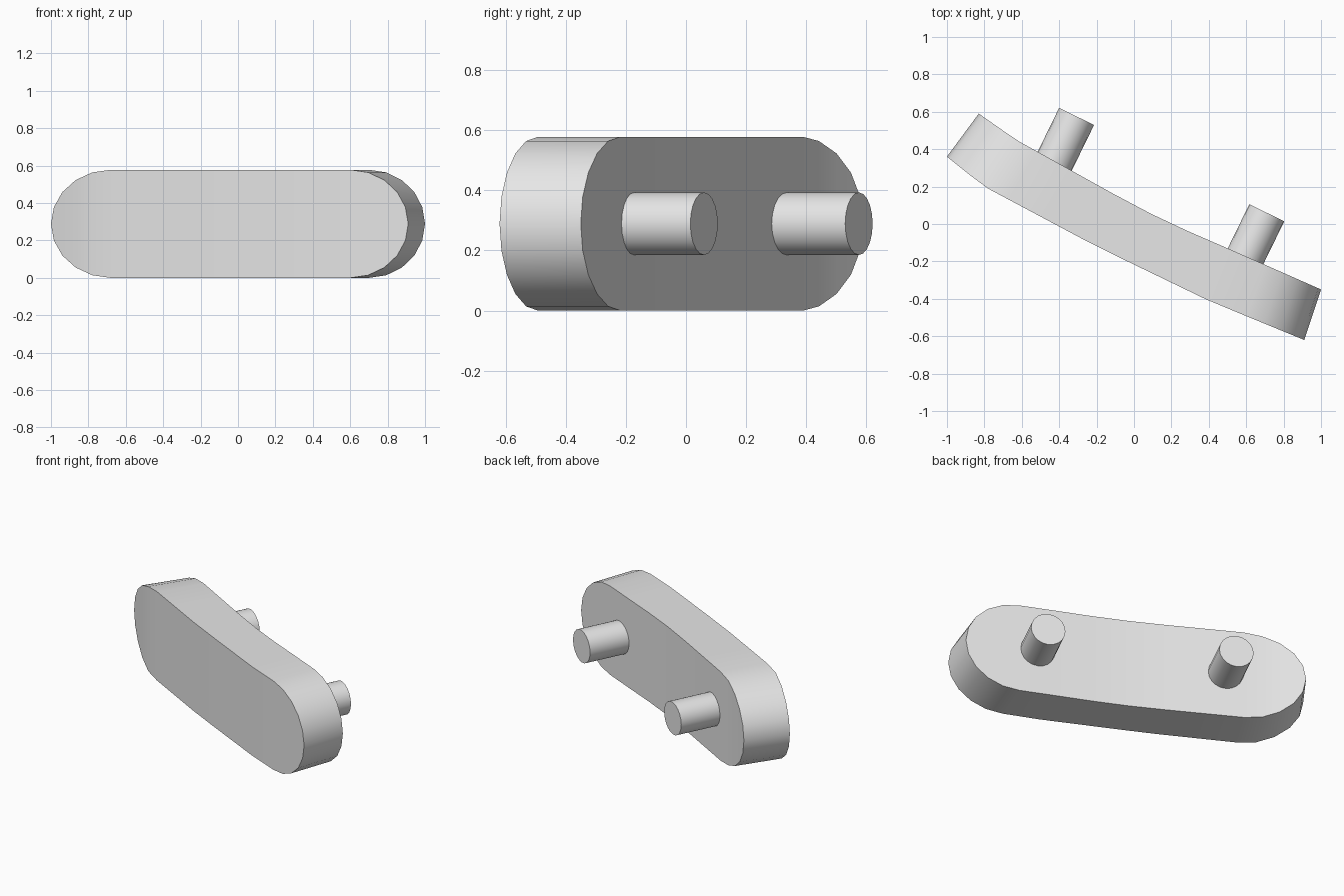
import bpy, bmesh, math
from mathutils import Vector, Matrix

cube = bpy.data.objects.get("Cube")
if cube:
    bpy.data.objects.remove(cube, do_unlink=True)

grey = bpy.data.materials.new("light grey")
grey.use_nodes = True
colour = (0.8, 0.8, 0.8, 1)
grey.diffuse_color = colour
grey.node_tree.nodes["Principled BSDF"].inputs["Base Color"].default_value = colour

HALF = 0.289      # half the height of the bar
CAP_STEPS = 5     # segments in each quarter of the rounded ends
MID_STEPS = 6


def finish(bm, name, angle):
    bmesh.ops.remove_doubles(bm, verts=bm.verts, dist=0.0005)
    bmesh.ops.recalc_face_normals(bm, faces=bm.faces)
    mesh = bpy.data.meshes.new(name)
    bm.to_mesh(mesh)
    bm.free()
    mesh.materials.append(grey)
    obj = bpy.data.objects.new(name, mesh)
    bpy.context.collection.objects.link(obj)
    bpy.ops.object.select_all(action="DESELECT")
    obj.select_set(True)
    bpy.context.view_layer.objects.active = obj
    bpy.ops.object.shade_smooth_by_angle(angle=math.radians(angle))
    return obj


def bend(knots, x):
    """Height of the bent plan line at x."""
    for (x0, y0), (x1, y1) in zip(knots, knots[1:]):
        if x <= x1:
            break
    return y0 + (y1 - y0) * (x - x0) / (x1 - x0)


def stations(knots, left, right):
    """Points along one face, with the half height at each of them."""
    x_min, x_max = knots[0][0], knots[-1][0]
    quarter = [i * math.pi / 2 / CAP_STEPS for i in range(CAP_STEPS + 1)]
    row = [(left - (left - x_min) * math.cos(a), HALF * math.sin(a)) for a in quarter]
    row += [(left + (right - left) * i / MID_STEPS, HALF) for i in range(1, MID_STEPS)]
    row += [(right + (x_max - right) * math.cos(a), HALF * math.sin(a))
            for a in reversed(quarter)]
    return [(x, bend(knots, x), h) for x, h in row]


# Bent bar with rounded ends
front = stations([(-1, 0.36), (-0.8, 0.2), (-0.2, -0.12), (0.4, -0.41), (0.91, -0.62)],
                 -0.68, 0.6)
back = stations([(-0.83, 0.59), (-0.63, 0.45), (0, 0.1), (0.2, 0), (0.5, -0.13), (1, -0.35)],
                -0.52, 0.7)
bm = bmesh.new()
rails = []
for row in (front, back):
    for side in (1, -1):
        rails.append([bm.verts.new((x, y, HALF + side * h)) for x, y, h in row])
front_top, front_low, back_top, back_low = rails
for a, b in ((front_top, front_low), (back_top, back_low),
             (front_top, back_top), (front_low, back_low)):
    for i in range(len(a) - 1):
        bm.faces.new((a[i], a[i + 1], b[i + 1], b[i]))
finish(bm, "curved_bar", 40)

# Round pegs on the back
axis = Vector((0.44, 0.9, 0)).normalized()
LENGTH = 0.3
for name, x, y in (("right_peg", -0.307, 0.575), ("left_peg", 0.71, 0.06)):
    bm = bmesh.new()
    place = Matrix.Translation(Vector((x, y, HALF)) - axis * LENGTH / 2)
    turn = axis.to_track_quat("Z", "Y").to_matrix().to_4x4()
    bmesh.ops.create_cone(bm, cap_ends=True, segments=20, radius1=0.104,
                          radius2=0.104, depth=LENGTH, matrix=place @ turn)
    finish(bm, name, 40)
